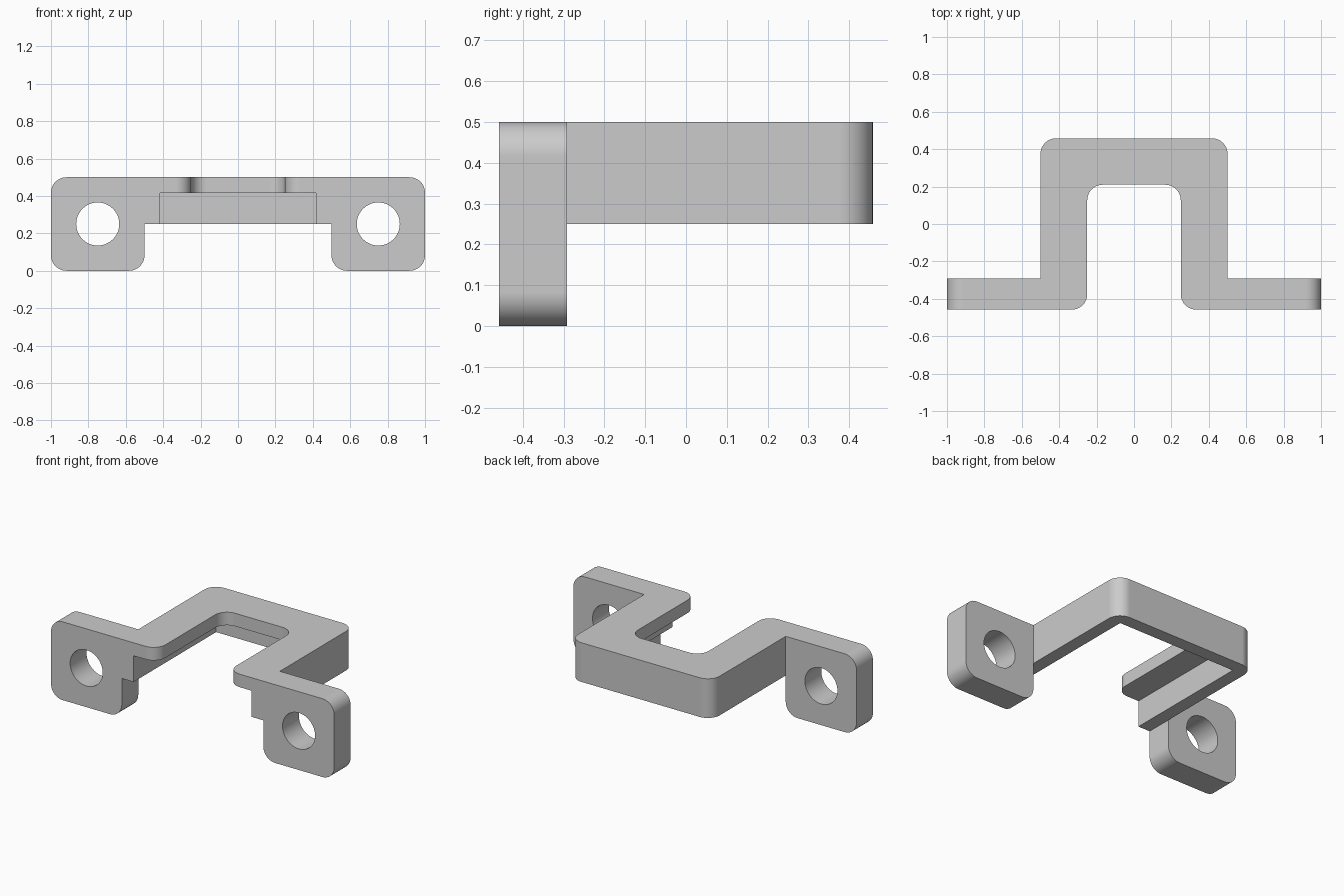
import bpy, bmesh, math
from mathutils import Vector

cube = bpy.data.objects.get("Cube")
if cube:
    bpy.data.objects.remove(cube, do_unlink=True)

R = 0.083          # corner radius
WALL = 0.083       # side and back wall thickness
DEPTH = 0.458      # half of the overall depth
EAR_BACK = -0.292  # rear face of the mounting ears

grey = bpy.data.materials.new("plain grey")
grey.use_nodes = True
grey.diffuse_color = (0.6, 0.6, 0.6, 1)
grey.node_tree.nodes["Principled BSDF"].inputs["Base Color"].default_value = (0.6, 0.6, 0.6, 1)


def rounded(points, steps=12):
    """Round each corner that carries a radius as (a, b, radius)."""
    out = []
    for i, (a, b, r) in enumerate(points):
        p = Vector((a, b))
        if not r:
            out.append(p)
            continue
        u = (Vector(points[i - 1][:2]) - p).normalized()
        v = (Vector(points[(i + 1) % len(points)][:2]) - p).normalized()
        for k in range(steps + 1):
            t = k / steps * math.pi / 2
            out.append(p + r * (u * (1 - math.sin(t)) + v * (1 - math.cos(t))))
    return out


def mirrored(half):
    return half + [(-a, b, r) for a, b, r in reversed(half)]


def prism(name, outline, axis, low, high):
    """Extrude an outline: plan (x, y) along z, or elevation (x, z) along y."""
    place = (lambda p, h: (p.x, p.y, h)) if axis == "z" else (lambda p, h: (p.x, h, p.y))
    bm = bmesh.new()
    face = bm.faces.new([bm.verts.new(place(p, low)) for p in outline])
    ext = bmesh.ops.extrude_face_region(bm, geom=[face])
    verts = [g for g in ext["geom"] if isinstance(g, bmesh.types.BMVert)]
    shift = Vector((0, 0, high - low)) if axis == "z" else Vector((0, high - low, 0))
    bmesh.ops.translate(bm, verts=verts, vec=shift)
    bmesh.ops.recalc_face_normals(bm, faces=bm.faces)
    mesh = bpy.data.meshes.new(name)
    bm.to_mesh(mesh)
    bm.free()
    mesh.materials.append(grey)
    obj = bpy.data.objects.new(name, mesh)
    bpy.context.collection.objects.link(obj)
    return obj


def combine(target, cutter, operation):
    cutter.hide_render = True
    mod = target.modifiers.new(operation.lower(), "BOOLEAN")
    mod.object, mod.operation, mod.solver = cutter, operation, "EXACT"
    bpy.context.view_layer.objects.active = target
    bpy.ops.object.modifier_apply(modifier=mod.name)
    bpy.data.objects.remove(cutter, do_unlink=True)


# Hat-shaped plan, running past the ear ends
bracket = prism("bracket", rounded(mirrored([
    (0.25, 0.21, R), (0.25, -DEPTH, R), (1.1, -DEPTH, 0),
    (1.1, EAR_BACK, 0), (0.5, EAR_BACK, 0), (0.5, DEPTH, R)])), "z", -0.1, 0.6)

# Front elevation: raised bridge between two rounded ears
elevation = prism("elevation", rounded(mirrored([
    (0.5, 0.25, 0), (0.5, 0, R), (1, 0, R), (1, 0.5, R)])), "y", -0.6, 0.6)
combine(bracket, elevation, "INTERSECT")

# Slot under the lip, open at the front and below
inner = 0.5 - WALL
slot = prism("slot", rounded([
    (-inner, -0.6, 0), (inner, -0.6, 0),
    (inner, DEPTH - WALL, 0), (-inner, DEPTH - WALL, 0)]), "z", 0.1, 0.5 - WALL)
combine(bracket, slot, "DIFFERENCE")

# Screw hole through each ear
for side in (-1, 1):
    circle = [Vector((side * 0.75 + 0.115 * math.cos(a), 0.25 + 0.115 * math.sin(a)))
              for a in (math.tau * k / 48 for k in range(48))]
    combine(bracket, prism("screw_hole", circle, "y", -0.6, -0.1), "DIFFERENCE")

# Smooth rounds, crisp edges, flat faces kept flat
bpy.ops.object.select_all(action="DESELECT")
bracket.select_set(True)
bpy.context.view_layer.objects.active = bracket
bpy.ops.object.shade_smooth_by_angle(angle=math.radians(30))
weighted = bracket.modifiers.new("flat faces", "WEIGHTED_NORMAL")
weighted.keep_sharp = True
